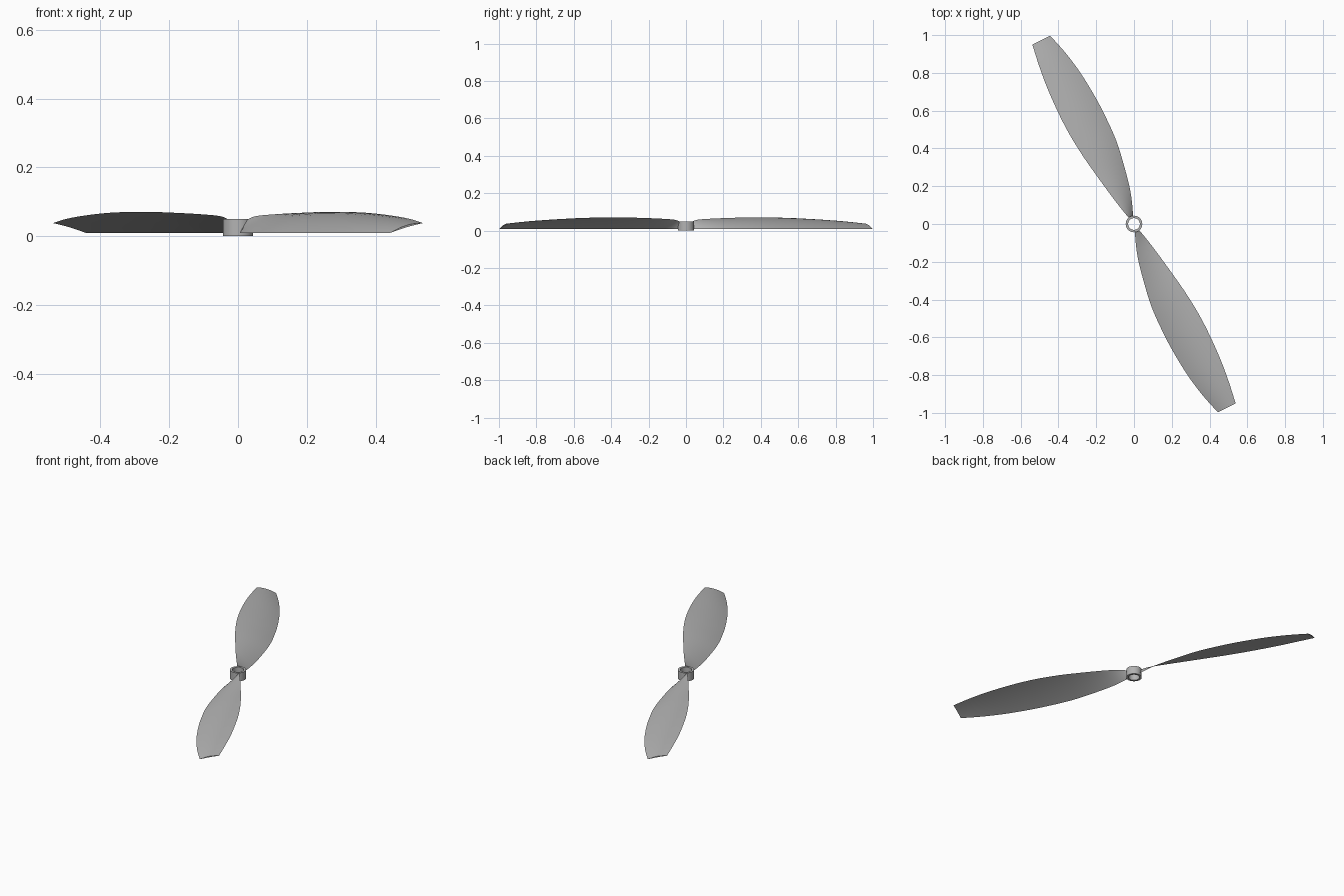
import bpy, bmesh, math
from mathutils import Vector

cube = bpy.data.objects.get("Cube")
if cube:
    bpy.data.objects.remove(cube)

grey = bpy.data.materials.new("plain grey")
grey.use_nodes = True
colour = (0.45, 0.45, 0.45, 1)
grey.diffuse_color = colour
grey.node_tree.nodes["Principled BSDF"].inputs["Base Color"].default_value = colour


def finish(bm, name, angle):
    """Turn a bmesh into a shaded object."""
    bmesh.ops.recalc_face_normals(bm, faces=bm.faces)
    mesh = bpy.data.meshes.new(name)
    bm.to_mesh(mesh)
    bm.free()
    mesh.materials.append(grey)
    obj = bpy.data.objects.new(name, mesh)
    bpy.context.collection.objects.link(obj)
    bpy.ops.object.select_all(action='DESELECT')
    obj.select_set(True)
    bpy.context.view_layer.objects.active = obj
    bpy.ops.object.shade_smooth_by_angle(angle=math.radians(angle))
    return obj


# Blade stations: radius, low edge offset, high edge offset, high edge height
STATIONS = [
    (0.035, -0.010, 0.008, 0.046),
    (0.076, -0.030, 0.018, 0.058),
    (0.17, -0.063, 0.037, 0.064),
    (0.29, -0.090, 0.057, 0.068),
    (0.43, -0.114, 0.078, 0.071),
    (0.57, -0.121, 0.091, 0.070),
    (0.70, -0.119, 0.093, 0.066),
    (0.85, -0.106, 0.086, 0.058),
    (0.98, -0.082, 0.071, 0.049),
    (1.09, -0.052, 0.053, 0.038),
]
LOW_Z = 0.01
ALONG = Vector((0.45, -0.893, 0))
ACROSS = Vector((0.893, 0.45, 0))
CHORD_STEPS = 10
SUBSTEPS = 4


def smooth_stations():
    """Catmull-Rom interpolation through the stations."""
    last = len(STATIONS) - 1
    rows = []
    for i in range(last):
        quad = [STATIONS[min(max(i + k, 0), last)] for k in (-1, 0, 1, 2)]
        for s in range(SUBSTEPS):
            t = s / SUBSTEPS
            rows.append([b + 0.5 * t * (c - a + t * (2*a - 5*b + 4*c - d
                         + t * (3 * (b - c) + d - a))) for a, b, c, d in zip(*quad)])
    rows.append(STATIONS[-1])
    return rows


def blade(name, turn):
    """Twisted, cambered blade with a thin arched section."""
    bm = bmesh.new()
    loops = []
    for r, low, high, top in smooth_stations():
        width = high - low

        def point(t, arch):
            bulge = arch * width * 4 * t * (1 - t)
            p = ALONG * r + ACROSS * (low + width * t)
            return bm.verts.new((p.x * turn, p.y * turn, LOW_Z + (top - LOW_Z) * t + bulge))

        steps = [k / CHORD_STEPS for k in range(CHORD_STEPS + 1)]
        upper = [point(t, 0.075) for t in steps]
        lower = [point(t, 0.02) for t in reversed(steps[1:-1])]
        loops.append(upper + lower)
    for a, b in zip(loops, loops[1:]):
        for k in range(len(a)):
            n = (k + 1) % len(a)
            bm.faces.new((a[k], a[n], b[n], b[k]))
    bm.faces.new(loops[0])
    bm.faces.new(loops[-1])
    finish(bm, name, 40)


blade("front_blade", 1)
blade("back_blade", -1)

# Hub ring with an open bore
bm = bmesh.new()
SIDES = 32
profile = [(0.031, 0), (0.044, 0), (0.044, 0.05), (0.031, 0.05)]
rings = [[bm.verts.new((r * math.cos(math.tau * k / SIDES),
                        r * math.sin(math.tau * k / SIDES), z)) for k in range(SIDES)]
         for r, z in profile]
for i, a in enumerate(rings):
    b = rings[(i + 1) % len(rings)]
    for k in range(SIDES):
        n = (k + 1) % SIDES
        bm.faces.new((a[k], a[n], b[n], b[k]))
finish(bm, "hub_ring", 30)
